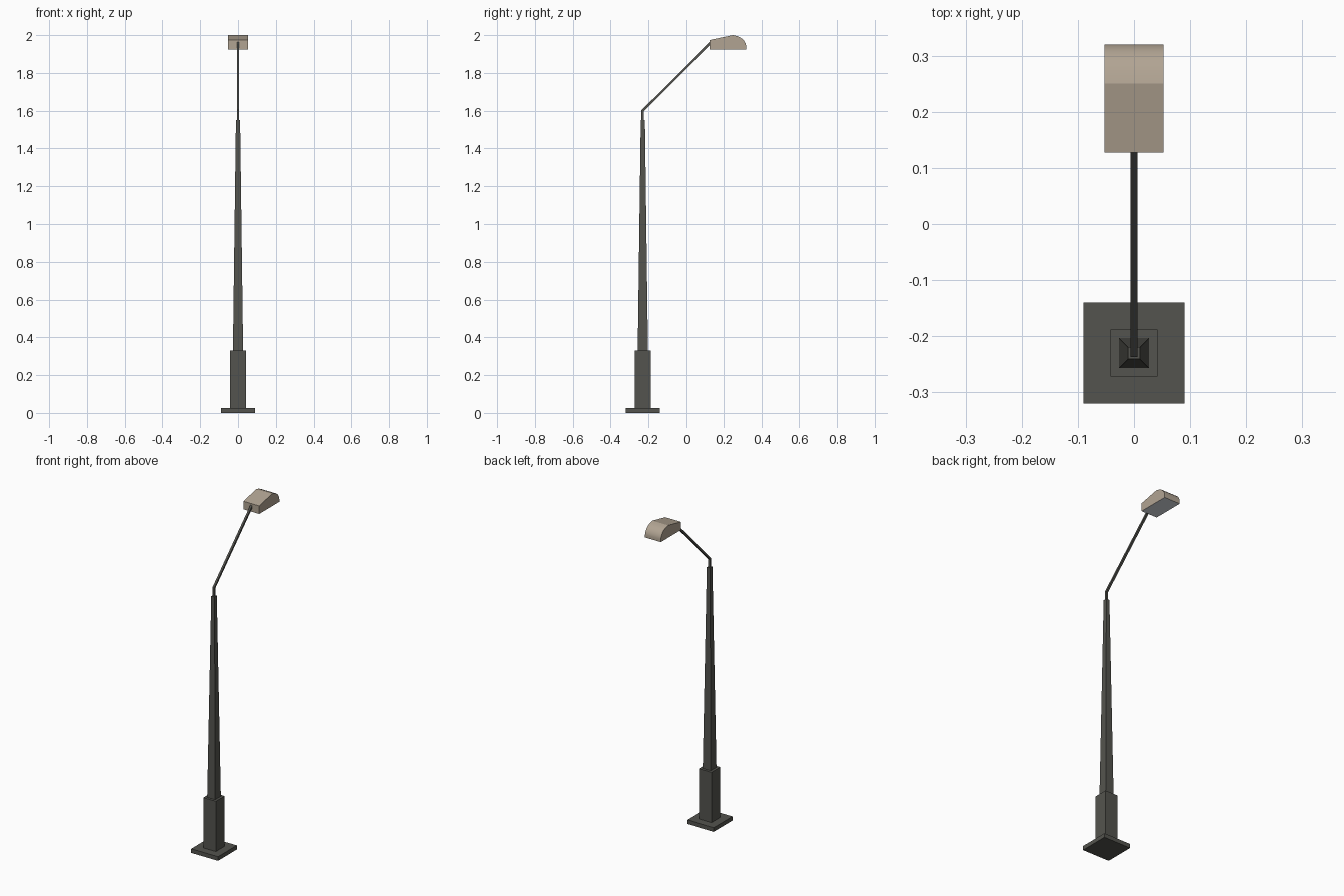
import bpy, bmesh

if "Cube" in bpy.data.objects:
    bpy.data.objects.remove(bpy.data.objects["Cube"])


def material(name, rgb):
    m = bpy.data.materials.new(name)
    m.diffuse_color = (*rgb, 1.0)
    m.use_nodes = True
    m.node_tree.nodes["Principled BSDF"].inputs["Base Color"].default_value = m.diffuse_color
    return m


METAL = material("dark grey metal", (0.088, 0.088, 0.077))
HOUSING = material("tan housing", (0.44, 0.37, 0.29))
LENS = material("pale lens", (0.78, 0.81, 0.87))
POLE_Y = -0.23


def finish(bm, name, *mats):
    bmesh.ops.recalc_face_normals(bm, faces=bm.faces)
    mesh = bpy.data.meshes.new(name)
    bm.to_mesh(mesh)
    bm.free()
    for m in mats:
        mesh.materials.append(m)
    obj = bpy.data.objects.new(name, mesh)
    bpy.context.collection.objects.link(obj)
    return obj


def tapered_box(name, z0, z1, half0, half1):
    """Square block on the pole axis, with its own bottom and top half width."""
    bm = bmesh.new()
    bmesh.ops.create_cube(bm, size=2)
    for v in bm.verts:
        h, z = (half1, z1) if v.co.z > 0 else (half0, z0)
        v.co = (v.co.x * h, POLE_Y + v.co.y * h, z)
    return finish(bm, name, METAL)


def side_profile(points, half):
    """Extrude a (y, z) outline across x."""
    bm = bmesh.new()
    face = bm.faces.new([bm.verts.new((-half, y, z)) for y, z in points])
    res = bmesh.ops.extrude_face_region(bm, geom=[face])
    for v in res["geom"]:
        if isinstance(v, bmesh.types.BMVert):
            v.co.x = half
    bmesh.ops.recalc_face_normals(bm, faces=bm.faces)
    return bm


# Base plate, plinth and tapering pole
tapered_box("base_plate", 0.0, 0.025, 0.09, 0.09)
tapered_box("plinth", 0.025, 0.33, 0.042, 0.042)
tapered_box("pole", 0.33, 1.55, 0.027, 0.011)

# Bent arm with a mitred elbow
arm = [(-0.237, 1.55), (-0.225, 1.55), (-0.225, 1.5975),
       (0.13, 1.95), (0.13, 1.967), (-0.237, 1.6025)]
finish(side_profile(arm, 0.006), "arm", METAL)

# Lamp head: sloped back, rounded nose, lens on the underside
head = [(0.127, 1.925), (0.127, 1.974), (0.25, 2.0), (0.272, 1.995),
        (0.292, 1.986), (0.307, 1.973), (0.317, 1.956), (0.32, 1.942),
        (0.32, 1.925)]
bm = side_profile(head, 0.053)
for f in bm.faces:
    if f.normal.z < -0.9:
        f.material_index = 1
    f.smooth = f.normal.y > 0.1 and abs(f.normal.x) < 0.5
finish(bm, "lamp_head", HOUSING, LENS)
